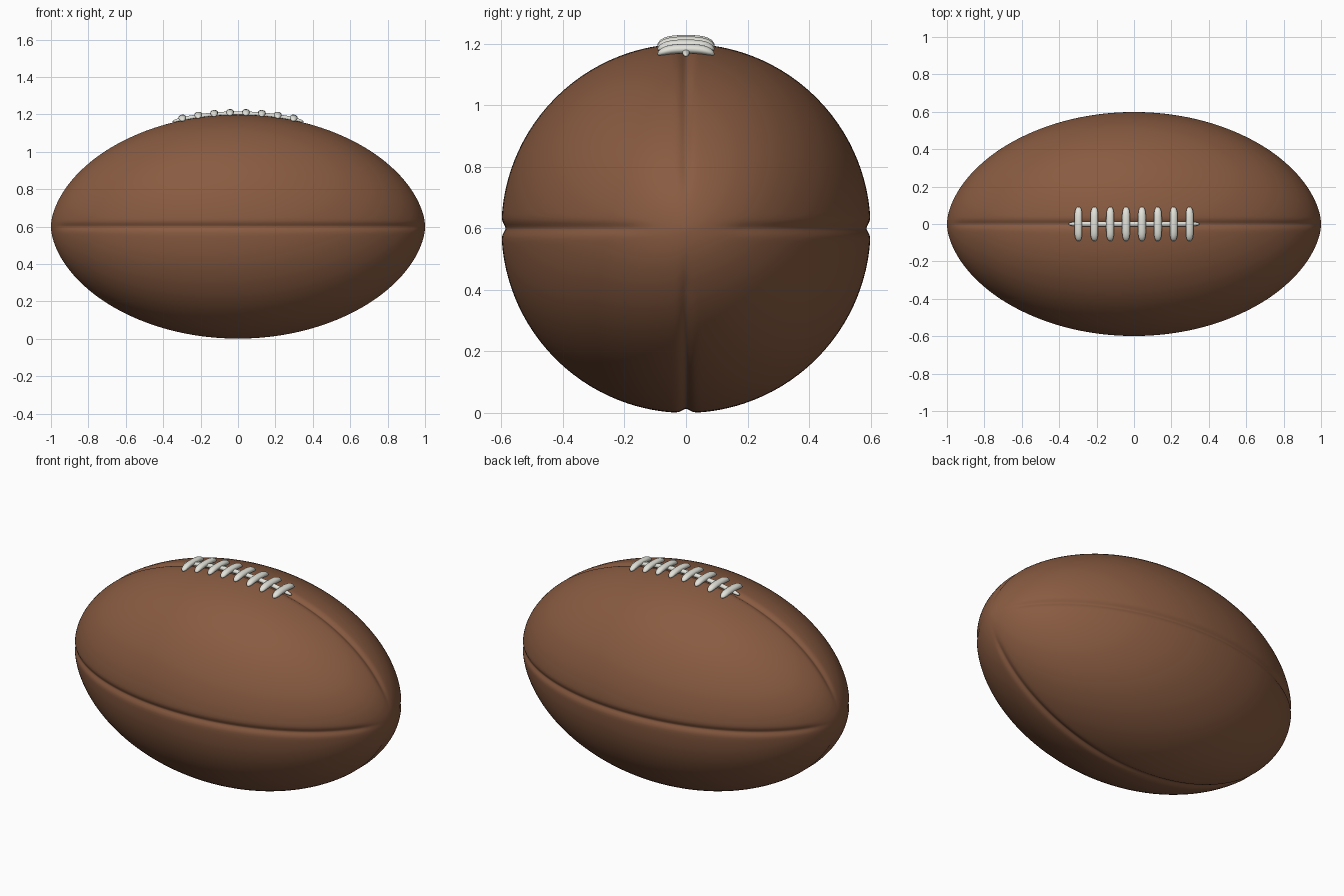
import bpy
import bmesh
import math
from mathutils import Vector

HALF_LENGTH, RADIUS, POINTEDNESS = 1.0, 0.6, 0.56

cube = bpy.data.objects.get("Cube")
if cube:
    bpy.data.objects.remove(cube, do_unlink=True)


def make_material(name, color, roughness):
    mat = bpy.data.materials.new(name)
    mat.use_nodes = True
    mat.diffuse_color = color
    bsdf = mat.node_tree.nodes["Principled BSDF"]
    bsdf.inputs["Base Color"].default_value = color
    bsdf.inputs["Roughness"].default_value = roughness
    return mat


leather = make_material("brown leather", (0.25, 0.105, 0.053, 1), 0.6)
lace_white = make_material("off white lace", (0.76, 0.76, 0.70, 1), 0.6)


def finish(bm, name, mat):
    bmesh.ops.recalc_face_normals(bm, faces=bm.faces)
    mesh = bpy.data.meshes.new(name)
    bm.to_mesh(mesh)
    bm.free()
    mesh.materials.append(mat)
    mesh.polygons.foreach_set("use_smooth", [True] * len(mesh.polygons))
    obj = bpy.data.objects.new(name, mesh)
    bpy.context.collection.objects.link(obj)
    return obj


def skin(bm, rings, start, end):
    """Join closed rings of points into a tube and close it at two end points."""
    loops = [[bm.verts.new(p) for p in ring] for ring in rings]
    n = len(loops[0])
    for a, b in zip(loops, loops[1:]):
        for i in range(n):
            bm.faces.new((a[i], a[(i + 1) % n], b[(i + 1) % n], b[i]))
    for loop, tip in ((loops[0], start), (loops[-1], end)):
        v = bm.verts.new(tip)
        for i in range(n):
            bm.faces.new((loop[i], loop[(i + 1) % n], v))


def radius_at(x):
    return RADIUS * (1 - (x / HALF_LENGTH) ** 2) ** POINTEDNESS


# Ball: spindle with four sunken seams; points are packed closer at the seams
STEPS, RINGS = 40, 96
angles = [q * math.pi / 2 + math.pi / 4 * (1 + math.sin(math.pi / 2 * (2 * i / STEPS - 1)))
          for q in range(4) for i in range(STEPS)]


def ball_point(x, angle):
    r = radius_at(x)
    nearest = round(angle / (math.pi / 2)) * math.pi / 2
    distance = r * (angle - nearest)
    fade = min(1, r / 0.2) ** 2
    r -= 0.013 * fade * math.exp(-(distance / 0.018) ** 2)
    return (x, r * math.sin(angle), RADIUS + r * math.cos(angle))


bm = bmesh.new()
stations = [-HALF_LENGTH * math.cos(math.pi * k / RINGS) for k in range(1, RINGS)]
skin(bm, [[ball_point(x, a) for a in angles] for x in stations],
     (-HALF_LENGTH, 0, RADIUS), (HALF_LENGTH, 0, RADIUS))
finish(bm, "ball", leather)


# Laces: flattened cords that follow the curve of the ball
def surface_frame(x, y):
    """Point on the ball near the top, with its normal and lengthwise tangent."""
    r = radius_at(x)
    angle = y / r
    out = Vector((0, math.sin(angle), math.cos(angle)))
    slope = (radius_at(x + 0.001) - radius_at(x - 0.001)) / 0.002
    along = (Vector((1, 0, 0)) + out * slope).normalized()
    normal = (out - Vector((slope, 0, 0))).normalized()
    return Vector((x, 0, RADIUS)) + out * r, normal, along


def cord(name, place, half_width, half_height, roundness, segments):
    rings, centres = [], []
    for k in range(segments + 1):
        t = -math.cos(math.pi * k / segments)
        centre, side, up = place(t)
        centres.append(centre)
        if k in (0, segments):
            continue
        size = (1 - abs(t) ** roundness) ** 0.5
        rings.append([centre
                      + side * half_width * size * math.cos(math.tau * i / 16)
                      + up * half_height * size * math.sin(math.tau * i / 16)
                      for i in range(16)])
    bm = bmesh.new()
    skin(bm, rings, centres[0], centres[-1])
    finish(bm, name, lace_white)


def long_place(t):
    p, normal, along = surface_frame(0.35 * t, 0)
    return p + normal * 0.004, normal.cross(along), normal


cord("long_lace", long_place, 0.014, 0.012, 12, 48)

BARS, SPACING, REACH = 8, 0.0843, 0.092
for b in range(BARS):
    bar_x = (b - (BARS - 1) / 2) * SPACING

    def bar_place(t):
        p, normal, along = surface_frame(bar_x, REACH * t)
        return p + normal * (0.014 - 0.010 * t ** 4), along, normal

    cord(f"cross_lace_{b + 1}", bar_place, 0.021, 0.015, 5, 24)
